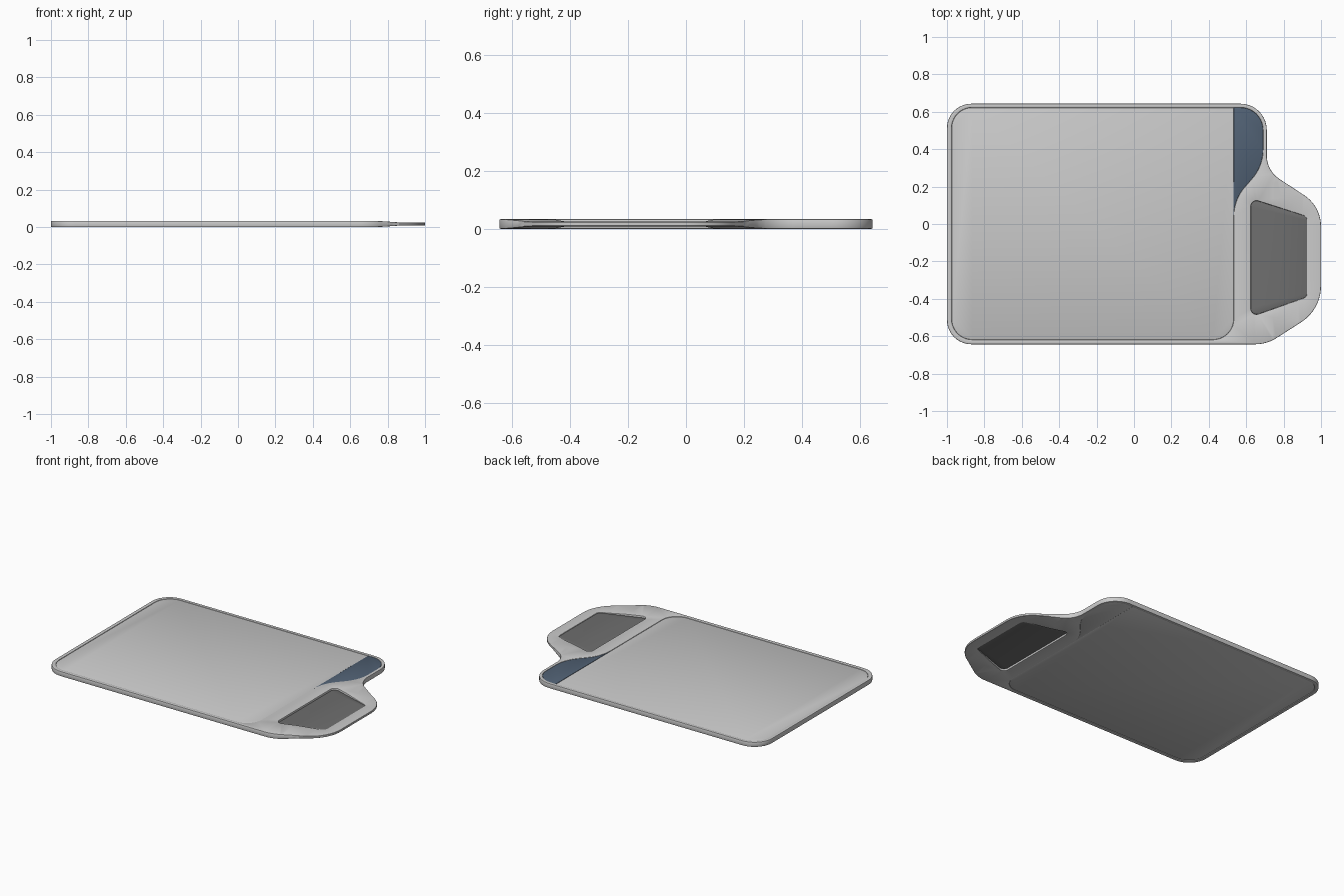
import bpy, bmesh, math
from mathutils import Vector

if "Cube" in bpy.data.objects:
    bpy.data.objects.remove(bpy.data.objects["Cube"])

MID = 0.0165  # half the board thickness


def rounded(corners, seg=10):
    """Closed outline from (x, y, radius) corners."""
    pts, n = [], len(corners)
    for i, (x, y, r) in enumerate(corners):
        p = Vector((x, y))
        if r == 0:
            pts.append(p)
            continue
        a = (Vector(corners[i - 1][:2]) - p).normalized()
        b = (Vector(corners[(i + 1) % n][:2]) - p).normalized()
        half = a.angle(b) / 2
        centre = p + (a + b).normalized() * (r / math.sin(half))
        start = p + a * (r / math.tan(half)) - centre
        end = p + b * (r / math.tan(half)) - centre
        sweep = math.atan2(start.x * end.y - start.y * end.x, start.dot(end))
        for k in range(seg + 1):
            t = sweep * k / seg
            pts.append(centre + Vector((start.x * math.cos(t) - start.y * math.sin(t),
                                        start.x * math.sin(t) + start.y * math.cos(t))))
    return pts


def inset(pts, d):
    """Move an outline to its left by d."""
    out, n = [], len(pts)
    for i, p in enumerate(pts):
        e1 = (p - pts[i - 1]).normalized()
        e2 = (pts[(i + 1) % n] - p).normalized()
        n1, n2 = Vector((-e1.y, e1.x)), Vector((-e2.y, e2.x))
        out.append(p + (n1 + n2) * (d / max(0.3, 1 + n1.dot(n2))))
    return out


def solid(name, loops, z0, z1, b, colour=None, taper=None):
    """Slab with softened edges; the first loop is outer, the rest are holes."""
    bm = bmesh.new()
    levels = [(b, z0), (b * .3, z0 + b * .3), (0, z0 + b),
              (0, z1 - b), (b * .3, z1 - b * .3), (b, z1)]
    caps = [[], []]
    for li, loop in enumerate(loops):
        area = sum(loop[i - 1].x * p.y - p.x * loop[i - 1].y for i, p in enumerate(loop))
        if (area > 0) != (li == 0):
            loop = loop[::-1]
        rings = [[bm.verts.new((p.x, p.y, z)) for p in inset(loop, d)] for d, z in levels]
        for lo, hi in zip(rings, rings[1:]):
            for i in range(len(loop)):
                bm.faces.new((lo[i - 1], lo[i], hi[i], hi[i - 1]))
        for cap, ring in zip(caps, (rings[0], rings[-1])):
            cap += [bm.edges.get((ring[i - 1], ring[i])) for i in range(len(ring))]
    for cap, s in zip(caps, (-1, 1)):
        bmesh.ops.triangle_fill(bm, edges=cap, use_beauty=True, normal=(0, 0, s))
    if taper:
        x0, x1, thin = taper
        for k in range(1, 9):
            bmesh.ops.bisect_plane(bm, geom=bm.verts[:] + bm.edges[:] + bm.faces[:],
                                   plane_co=(x0 + (x1 - x0) * k / 8, 0, 0), plane_no=(1, 0, 0))
        for v in bm.verts:
            t = min(1, max(0, (v.co.x - x0) / (x1 - x0)))
            t = t * t * (3 - 2 * t)
            v.co.z = MID + (v.co.z - MID) * (1 + (thin - 1) * t)
    bmesh.ops.recalc_face_normals(bm, faces=bm.faces[:])
    me = bpy.data.meshes.new(name)
    bm.to_mesh(me)
    bm.free()
    ob = bpy.data.objects.new(name, me)
    bpy.context.collection.objects.link(ob)
    if colour:
        mat = bpy.data.materials.new(name + "_colour")
        mat.diffuse_color = (*colour, 1)
        mat.use_nodes = True
        mat.node_tree.nodes["Principled BSDF"].inputs["Base Color"].default_value = mat.diffuse_color
        me.materials.append(mat)
    bpy.ops.object.select_all(action='DESELECT')
    ob.select_set(True)
    bpy.context.view_layer.objects.active = ob
    bpy.ops.object.shade_smooth_by_angle(angle=math.radians(30))
    return ob


# outlines
body = rounded([(-1, -.643, .13), (.71, -.643, .21), (1, -.457, .23), (1, .095, .2),
                (.71, .285, .15), (.71, .643, .14), (-1, .643, .13)])
S_CURVE = [(.533, .13, .24), (.69, .31, .24), (.69, .622, .12)]
opening = rounded([(-.975, -.618, .11), (.533, -.618, .11)] + S_CURVE + [(-.975, .622, .11)])
grip_hole = rounded([(.625, -.495, .03), (.925, -.39, .03), (.925, .04, .03), (.625, .135, .03)])

# frame with grip, thinning towards the handle end
solid("frame", [body, opening, grip_hole], 0, 2 * MID, .004, taper=(.72, .9, .47))

# main panel, visible from both sides
panel = rounded([(-.975, -.618, .11), (.533, -.618, .11), (.533, .622, 0), (-.975, .622, .11)])
solid("panel", [panel], .003, 2 * MID - .003, .002)

# corner insert: blue on top, grey underneath
corner = rounded([(.533, 0, 0)] + S_CURVE + [(.533, .622, 0)])[1:]
solid("corner_insert", [corner], MID, 2 * MID - .002, .001, (.082, .12, .175))
solid("corner_insert_underside", [corner], .003, MID, .001)

# dark web closing the grip opening
solid("grip_pad", [grip_hole], MID - .004, MID + .004, .001, (.157, .157, .157))
